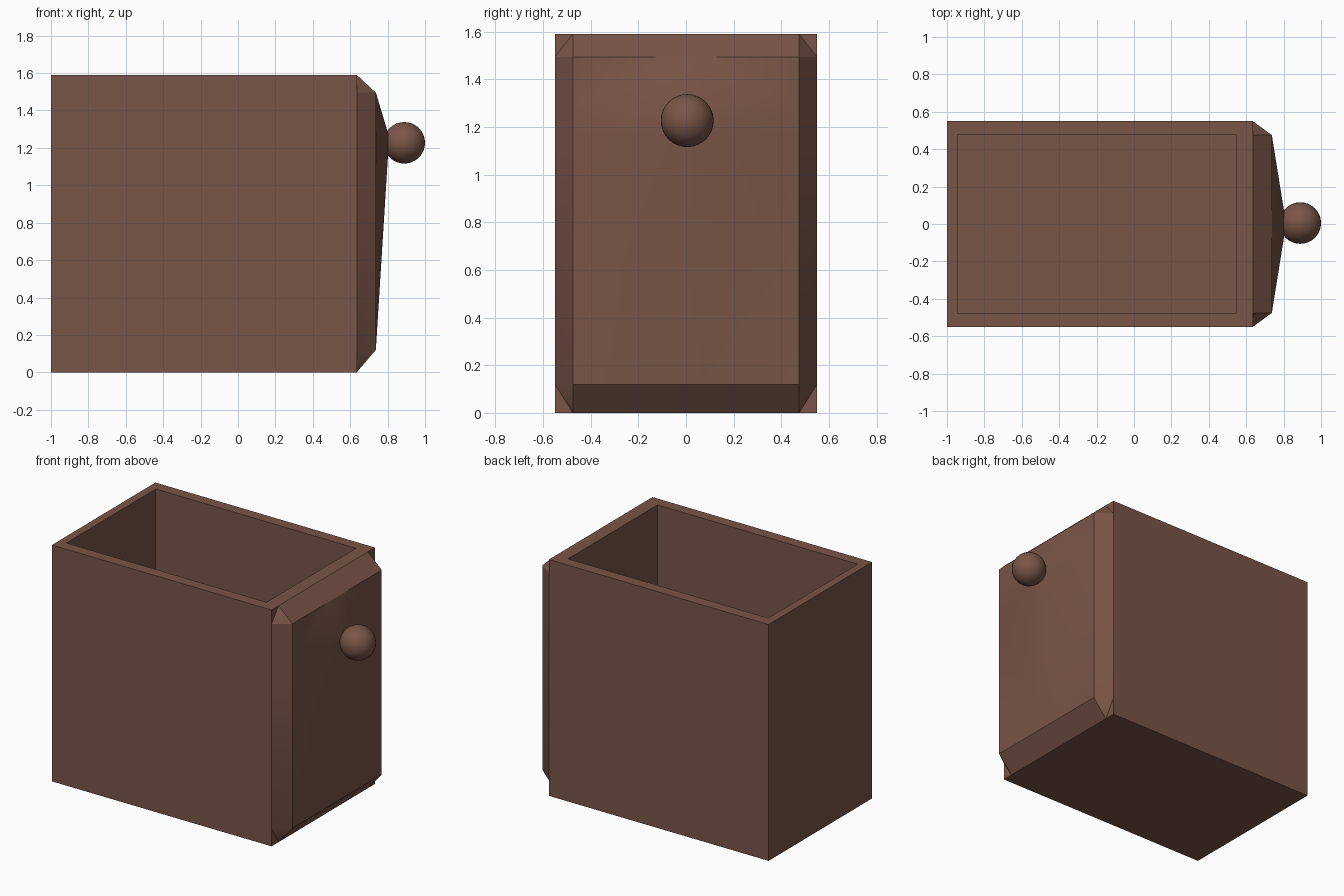
import bpy, bmesh, math

if "Cube" in bpy.data.objects:
    bpy.data.objects.remove(bpy.data.objects["Cube"])

brown = bpy.data.materials.new("wood brown")
brown.diffuse_color = (0.191, 0.091, 0.065, 1)
brown.use_nodes = True
brown.node_tree.nodes["Principled BSDF"].inputs["Base Color"].default_value = brown.diffuse_color


def finish(bm, name, smooth=False):
    bmesh.ops.recalc_face_normals(bm, faces=bm.faces)
    me = bpy.data.meshes.new(name)
    bm.to_mesh(me)
    bm.free()
    me.materials.append(brown)
    ob = bpy.data.objects.new(name, me)
    bpy.context.collection.objects.link(ob)
    if smooth:
        bpy.ops.object.select_all(action='DESELECT')
        ob.select_set(True)
        bpy.context.view_layer.objects.active = ob
        bpy.ops.object.shade_smooth_by_angle(angle=math.radians(30))
    return ob


# Open-topped drawer box: nested rings bridged from floor to inner floor
H, FLOOR = 1.59, 0.07
outer = (-1.0, 0.635, 0.55)
inner = (-0.945, 0.545, 0.475)
bm = bmesh.new()
rings = []
for (x0, x1, y), z in ((outer, 0), (outer, H), (inner, H), (inner, FLOOR)):
    rings.append([bm.verts.new((px, py, z))
                  for px, py in ((x0, -y), (x1, -y), (x1, y), (x0, y))])
for a, b in zip(rings, rings[1:]):
    for i in range(4):
        j = (i + 1) % 4
        bm.faces.new((a[i], a[j], b[j], b[i]))
bm.faces.new(rings[0])
bm.faces.new(rings[-1])
finish(bm, "drawer_box")

# Raised front panel: a grid stepping outwards ring by ring
ys = (-0.55, -0.475, -0.07, 0.07, 0.475, 0.55)
zs = (0, 0.12, 1.16, 1.28, 1.495, H)
depth = (0.635, 0.737, 0.802)
bm = bmesh.new()
grid = [[bm.verts.new((depth[min(i, j, 5 - i, 5 - j)], y, z))
         for j, z in enumerate(zs)] for i, y in enumerate(ys)]
for i in range(5):
    for j in range(5):
        q = [grid[i][j], grid[i + 1][j], grid[i + 1][j + 1], grid[i][j + 1]]
        ring_i, ring_j = min(i, 4 - i), min(j, 4 - j)
        if ring_i == ring_j and ring_i < 2:
            # corner cell: split across, so only the inner triangle rises
            k = max(range(4), key=lambda n: q[n].co.x)
            bm.faces.new((q[k - 1], q[k], q[(k + 1) % 4]))
            if ring_i:  # outermost flat corner already lies on the box
                bm.faces.new((q[(k + 1) % 4], q[(k + 2) % 4], q[k - 1]))
        else:
            bm.faces.new(q)
panel = finish(bm, "front_panel", True)
# open sheet: make sure it faces outwards (+x)
if sum(p.normal.x * p.area for p in panel.data.polygons) < 0:
    panel.data.flip_normals()

# Round knob
bm = bmesh.new()
bmesh.ops.create_uvsphere(bm, u_segments=32, v_segments=16, radius=0.111)
bmesh.ops.translate(bm, verts=bm.verts, vec=(0.889, 0.005, 1.227))
finish(bm, "knob", True)
